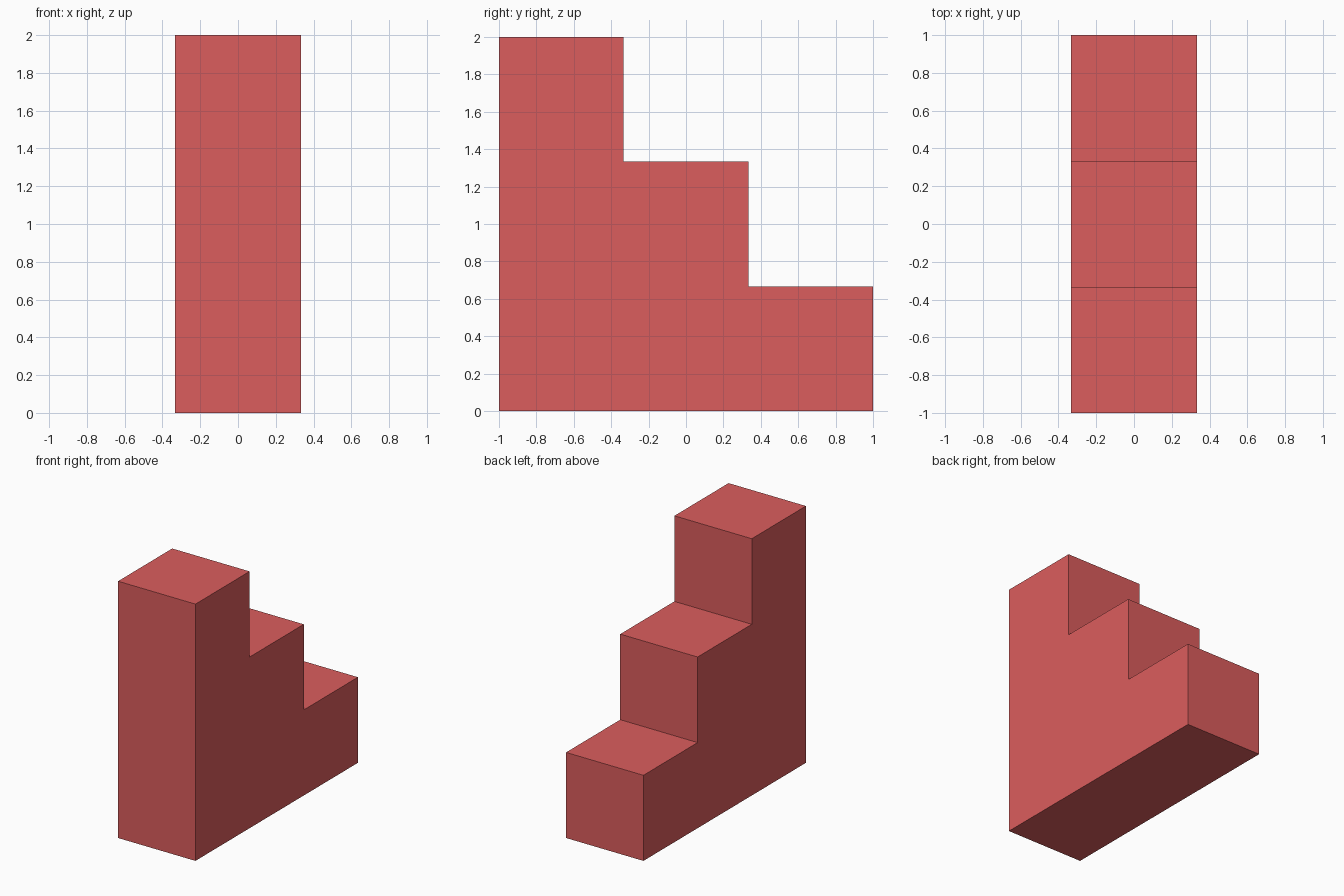
import bpy, bmesh

if "Cube" in bpy.data.objects:
    bpy.data.objects.remove(bpy.data.objects["Cube"])

STEP = 2 / 3   # tread depth, riser height and width
COUNT = 3

# Stair side profile in (y, z), tallest step at the front
profile = [(1, 0), (-1, 0)]
for i in range(COUNT):
    z = 2 - i * STEP
    y = -1 + i * STEP
    profile += [(y, z), (y + STEP, z)]

# Extrude the profile across the width
bm = bmesh.new()
side = bm.faces.new([bm.verts.new((-STEP / 2, y, z)) for y, z in profile])
ext = bmesh.ops.extrude_face_region(bm, geom=[side])
verts = [g for g in ext["geom"] if isinstance(g, bmesh.types.BMVert)]
bmesh.ops.translate(bm, verts=verts, vec=(STEP, 0, 0))
bmesh.ops.recalc_face_normals(bm, faces=bm.faces)

mesh = bpy.data.meshes.new("stairs")
bm.to_mesh(mesh)
bm.free()
stairs = bpy.data.objects.new("stairs", mesh)
bpy.context.collection.objects.link(stairs)

# Red finish
red = bpy.data.materials.new("red")
red.diffuse_color = (0.71, 0.11, 0.11, 1)
red.use_nodes = True
red.node_tree.nodes["Principled BSDF"].inputs["Base Color"].default_value = red.diffuse_color
mesh.materials.append(red)
